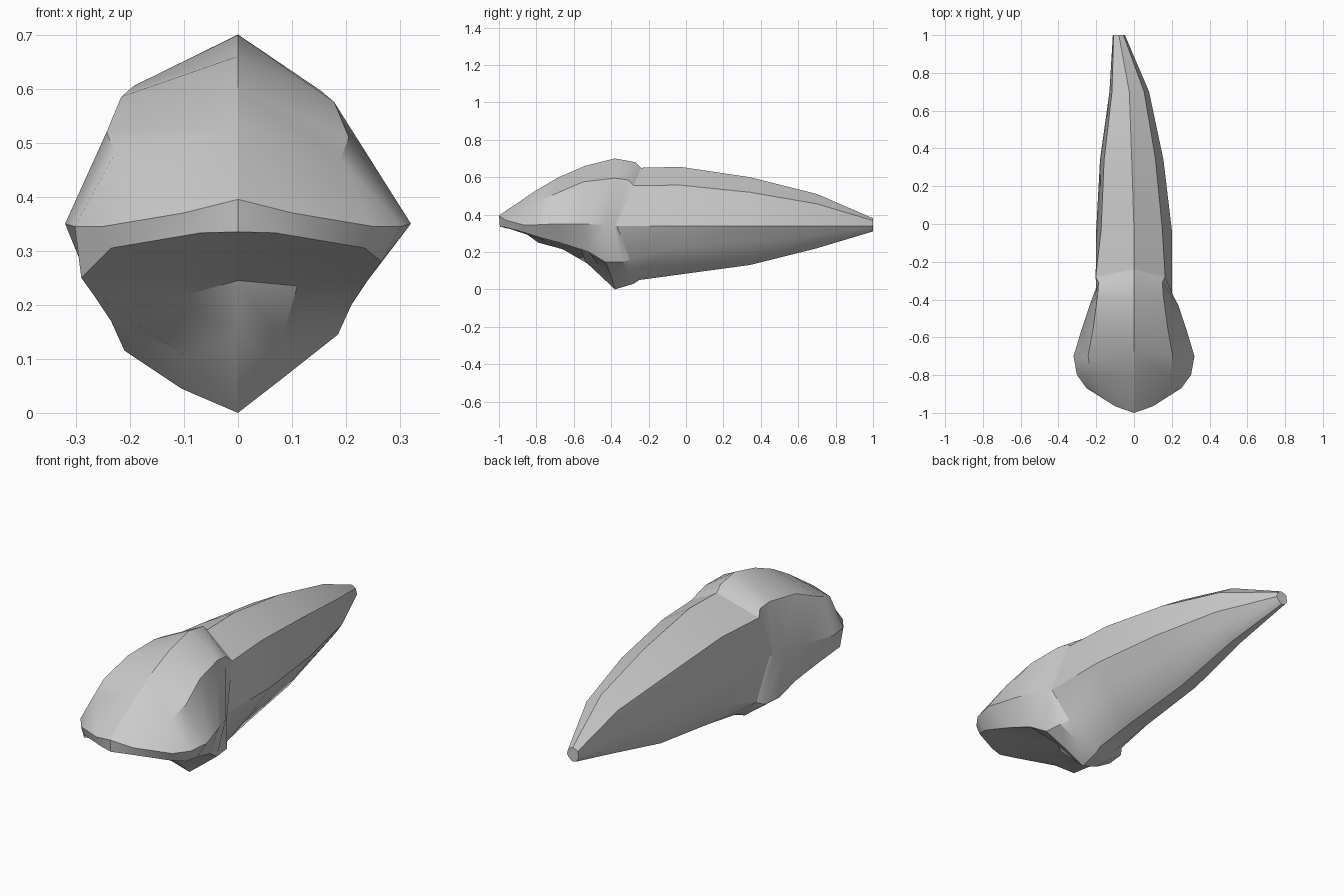
import bpy
import bmesh
from math import radians

# Remove the default cube only
default_cube = bpy.data.objects.get("Cube")
if default_cube:
    bpy.data.objects.remove(default_cube, do_unlink=True)

# Single flat colour
enamel = bpy.data.materials.new("pale_grey")
enamel.use_nodes = True
colour = (0.6, 0.6, 0.6, 1)
enamel.diffuse_color = colour
enamel.node_tree.nodes["Principled BSDF"].inputs["Base Color"].default_value = colour

MID = 0.34  # height of the side edges


def full_ring(lean, top, upper, side, lower, keel, bottom):
    """Mirror half a cross-section; lean makes the right-hand half fuller."""
    def mirrored(p, out=0.0, lift=0.0):
        return (-p[0] - out * lean, p[1], p[2] + lift * lean)
    return [(0, *top), upper, side, lower, keel, (0, *bottom),
            mirrored(keel, out=0.015, lift=-0.025),
            mirrored(lower, out=0.025, lift=-0.03),
            mirrored(side), mirrored(upper, out=0.038, lift=0.01)]


def root_ring(y, centre, width, top, bottom):
    """Faceted root section: low roof above, keel swollen to the right below."""
    def point(across, height):
        reach = top - MID if height > 0 else MID - bottom
        return (centre + across * width, y, MID + height * reach)
    return [point(0, 1), point(0.75, 0.69), point(1, 0), point(0.68, -0.42),
            point(0.3, -0.85), point(0, -1), point(-0.52, -0.89),
            point(-0.88, -0.47), point(-1, 0), point(-0.87, 0.69)]


# Tapering root, from the tip forwards
root_sections = [
    (1, -0.08, 0.032, 0.38, 0.31),
    (0.7, -0.025, 0.105, 0.51, 0.22),
    (0.34, -0.012, 0.168, 0.6, 0.13),
    (-0.03, 0, 0.2, 0.655, 0.08),
]

# Neck margin, where the root meets the crown
neck_sections = [
    ((-0.24, 0.65), (0.165, -0.28, 0.555), (0.2, -0.37, MID),
     (0.15, -0.3, 0.16), (0.08, -0.27, 0.09), (-0.25, 0.05)),
    ((-0.27, 0.68), (0.15, -0.31, 0.585), (0.21, -0.385, MID),
     (0.175, -0.335, 0.145), (0.09, -0.31, 0.07), (-0.28, 0.03)),
]

# Crown: bulge and hollowed underside
crown_sections = [
    ((-0.38, 0.7), (0.155, -0.38, 0.595), (0.235, -0.43, 0.345),
     (0.185, -0.43, 0.145), (0.09, -0.4, 0.07), (-0.38, 0)),
    ((-0.54, 0.66), (0.178, -0.55, 0.575), (0.275, -0.55, 0.35),
     (0.21, -0.52, 0.2), (0.08, -0.47, 0.13), (-0.54, 0.15)),
    ((-0.68, 0.6), (0.205, -0.7, 0.51), (0.32, -0.7, 0.35),
     (0.24, -0.66, 0.245), (0.11, -0.55, 0.235), (-0.57, 0.245)),
    ((-0.8, 0.53), (0.19, -0.8, 0.47), (0.302, -0.8, 0.345),
     (0.265, -0.79, 0.28), (0.12, -0.75, 0.285), (-0.75, 0.28)),
]

# Thin, evenly rounded biting edge
edge_section = ((-1, 0.395), (0.1, -0.965, 0.37), (0.25, -0.87, 0.345),
                (0.235, -0.865, 0.305), (0.07, -0.97, 0.333), (-0.995, 0.335))

# Loft all the sections into one skin
rings = [root_ring(*s) for s in root_sections]
rings += [full_ring(1, *s) for s in neck_sections + crown_sections]
rings.append(full_ring(0, *edge_section))
bm = bmesh.new()
loops = [[bm.verts.new(p) for p in ring] for ring in rings]
for back, front in zip(loops, loops[1:]):
    count = len(back)
    for i in range(count):
        j = (i + 1) % count
        bm.faces.new((back[i], back[j], front[j], front[i]))

# Flat root tip, and the biting edge as four strips
bm.faces.new(loops[0])
edge = loops[-1]
for strip in ((0, 1, 4, 5), (1, 2, 3, 4), (0, 5, 6, 9), (9, 6, 7, 8)):
    bm.faces.new([edge[i] for i in strip])
bmesh.ops.recalc_face_normals(bm, faces=bm.faces)

mesh = bpy.data.meshes.new("tooth")
bm.to_mesh(mesh)
bm.free()
mesh.materials.append(enamel)
tooth = bpy.data.objects.new("tooth", mesh)
bpy.context.collection.objects.link(tooth)

# Smooth the skin while keeping the hard ridges
bpy.ops.object.select_all(action="DESELECT")
tooth.select_set(True)
bpy.context.view_layer.objects.active = tooth
bpy.ops.object.shade_smooth_by_angle(angle=radians(30))
